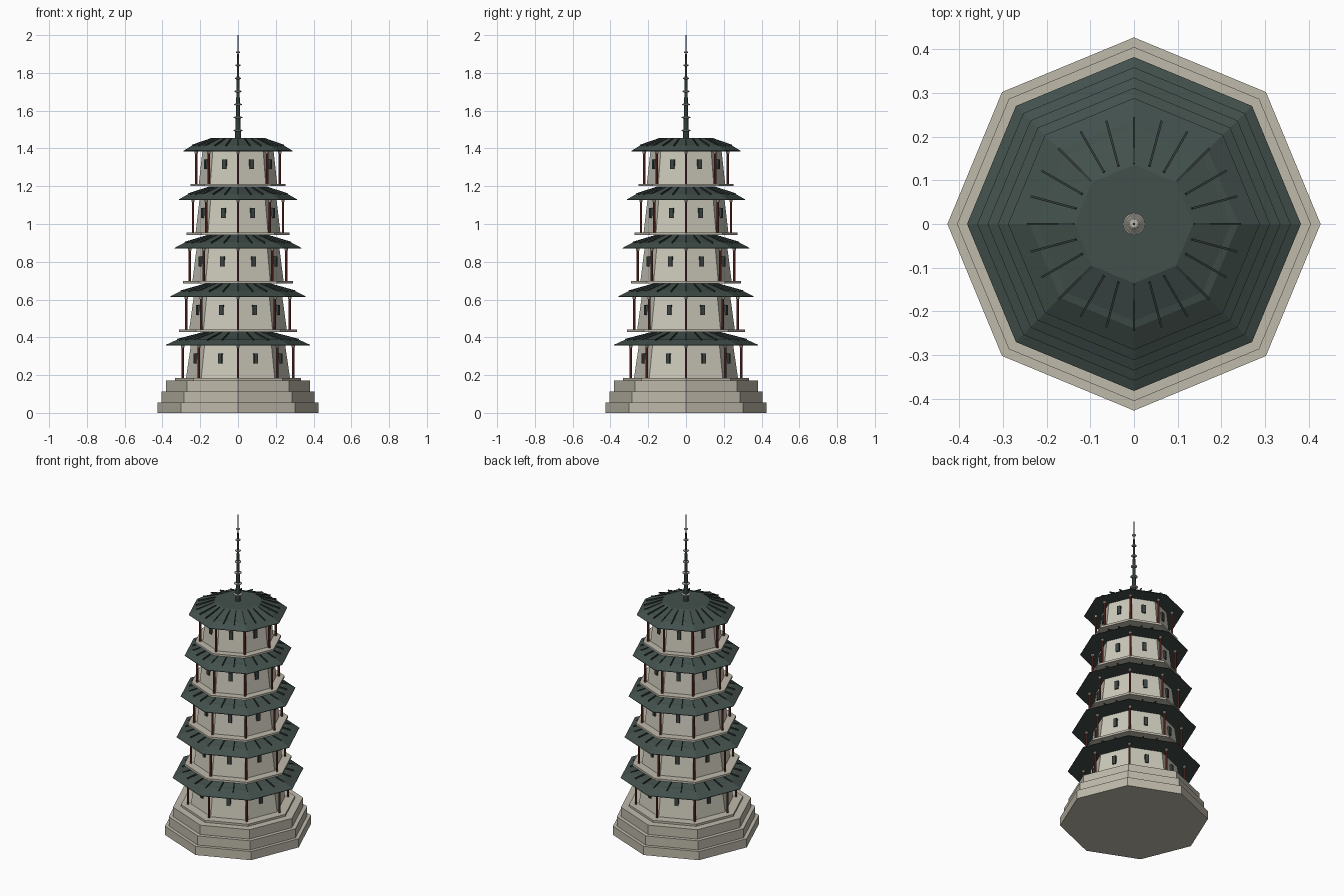
import bpy, bmesh
from math import pi, cos, sin, atan2, hypot
from mathutils import Matrix, Vector

cube = bpy.data.objects.get("Cube")
if cube:
    bpy.data.objects.remove(cube, do_unlink=True)


def material(name, rgb):
    m = bpy.data.materials.new(name)
    m.use_nodes = True
    color = (*rgb, 1)
    m.diffuse_color = color
    m.node_tree.nodes["Principled BSDF"].inputs["Base Color"].default_value = color
    return m


stone = material("stone", (0.52, 0.49, 0.41))
plaster = material("plaster", (0.60, 0.58, 0.49))
tile = material("green roof tile", (0.055, 0.08, 0.072))
rib_mat = material("dark roof rib", (0.03, 0.042, 0.038))
red_wood = material("red wood", (0.19, 0.04, 0.028))
shutter = material("dark window", (0.045, 0.06, 0.055))
metal = material("pale metal", (0.45, 0.43, 0.37))


def finish(name, bm, mat):
    bmesh.ops.recalc_face_normals(bm, faces=bm.faces)
    mesh = bpy.data.meshes.new(name)
    bm.to_mesh(mesh)
    bm.free()
    mesh.materials.append(mat)
    obj = bpy.data.objects.new(name, mesh)
    bpy.context.collection.objects.link(obj)
    return obj


def turned(name, profile, mat, sides=8):
    """Closed solid of stacked polygon rings; profile holds (radius, height)."""
    bm = bmesh.new()
    rings = [[bm.verts.new((r * cos(2 * pi * i / sides), r * sin(2 * pi * i / sides), z))
              for i in range(sides)] for r, z in profile]
    for low, high in zip(rings, rings[1:]):
        for i in range(sides):
            j = (i + 1) % sides
            bm.faces.new((low[i], low[j], high[j], high[i]))
    bm.faces.new(rings[0])
    bm.faces.new(rings[-1])
    return finish(name, bm, mat)


def around(name, count, start, mat, add):
    """Repeat a part built on the +x side around the z axis."""
    bm = bmesh.new()
    for i in range(count):
        add(bm, Matrix.Rotation(start + 2 * pi * i / count, 4, 'Z'))
    return finish(name, bm, mat)


def box(bm, turn, center, size, tilt=0):
    m = turn @ Matrix.Translation(center) @ Matrix.Rotation(tilt, 4, 'Y')
    bmesh.ops.create_cube(bm, size=1, matrix=m @ Matrix.Diagonal((*size, 1)))


def post(bm, turn, x, low, high, radius):
    m = turn @ Matrix.Translation((x, 0, (low + high) / 2))
    bmesh.ops.create_cone(bm, cap_ends=True, segments=8, radius1=radius,
                          radius2=radius, depth=high - low, matrix=m)


# Stepped base
for i, (r, low, high) in enumerate([(0.427, 0, 0.055), (0.405, 0.055, 0.113),
                                    (0.38, 0.113, 0.172)]):
    turned(f"base_step_{i + 1}", [(r, low), (r, high)], stone)

# Five storeys, each slightly narrower than the one below
for n in range(5):
    s = 0.382 - 0.0235 * n
    z = 0.172 + 0.257 * n
    floor, eave = z + 0.013, z + 0.185
    tag = f"_{n + 1}"

    turned("floor_slab" + tag, [(0.872 * s, z), (0.872 * s, floor)], stone)
    turned("wall" + tag, [(0.72 * s, floor), (0.655 * s, eave)], plaster)
    turned("roof" + tag, [(s, eave), (s, eave + 0.003), (0.83 * s, eave + 0.033),
                          (0.77 * s, eave + 0.037), (0.47 * s, eave + 0.071)], tile)

    # Columns and their capitals stand at the corners
    around("columns" + tag, 8, 0, red_wood,
           lambda bm, t: post(bm, t, 0.765 * s, floor, eave, 0.0065))
    around("capitals" + tag, 8, 0, stone,
           lambda bm, t: post(bm, t, 0.765 * s, eave - 0.012, eave, 0.009))

    # One window in the middle of each wall
    wx = 0.69 * s * cos(pi / 8)
    around("windows" + tag, 8, pi / 8, shutter,
           lambda bm, t: box(bm, t, (wx, 0, floor + 0.103), (0.016, 0.022, 0.052)))

    # Ribs lie along the roof slope
    run, rise = 0.37 * s, 0.037
    around("roof_ribs" + tag, 24, 0, rib_mat,
           lambda bm, t: box(bm, t, (0.66 * s, 0, eave + 0.049),
                             (hypot(run, rise), 0.005, 0.008), atan2(rise, run)))

# Spire with rings shrinking towards the tip
turned("spire", [(0.016, 1.455), (0.012, 1.56), (0.008, 1.72), (0.004, 1.9),
                 (0.003, 1.91), (0.002, 2.0)], rib_mat, 12)
for i in range(7):
    r = 0.025 - 0.0022 * i
    z = 1.495 + 0.069 * i
    ring = turned(f"spire_ring_{i + 1}",
                  [(0.6 * r, z - 0.005), (r, z - 0.002), (r, z + 0.002),
                   (0.6 * r, z + 0.005)], metal, 16)
